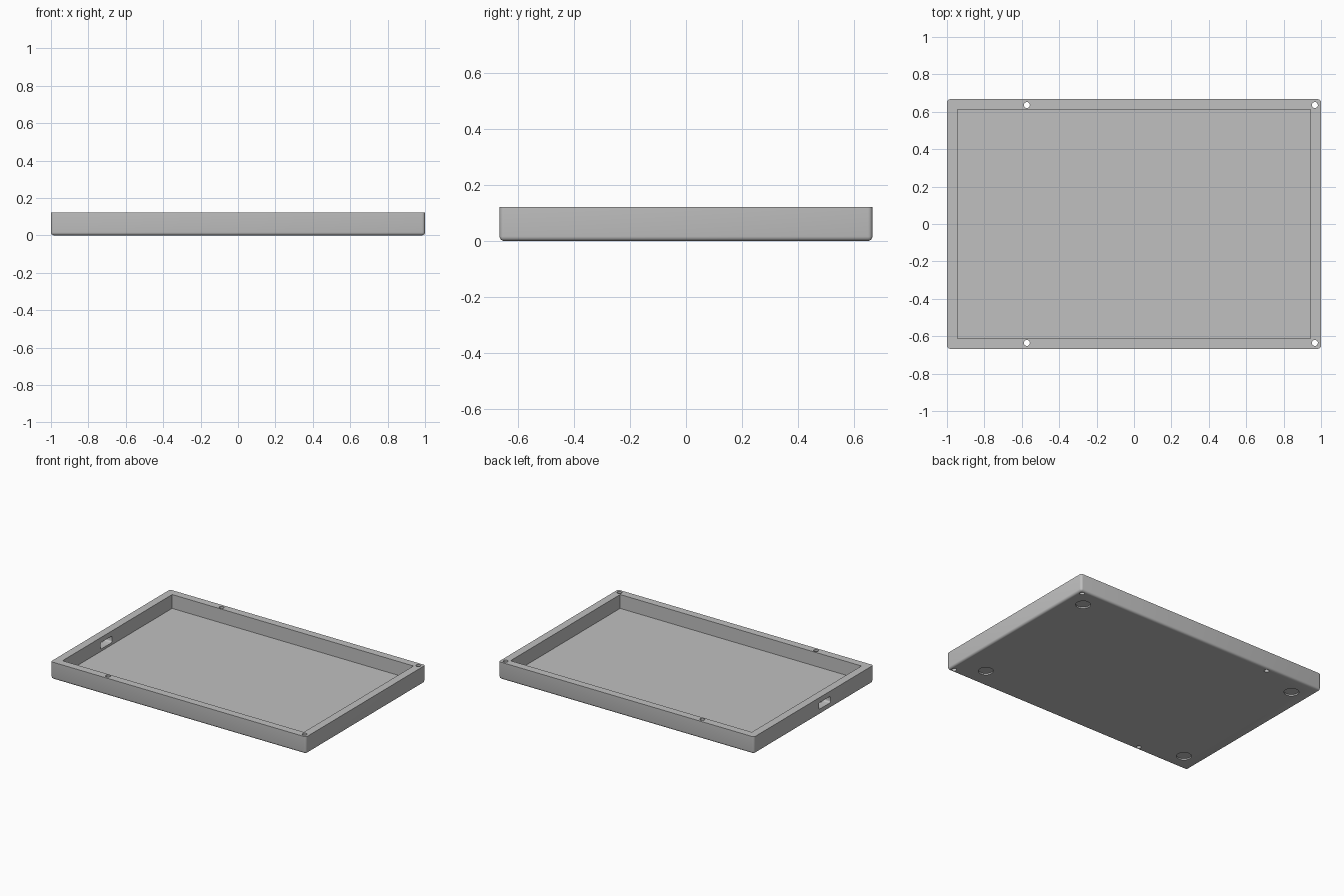
import bpy, bmesh
from mathutils import Matrix, Vector

if "Cube" in bpy.data.objects:
    bpy.data.objects.remove(bpy.data.objects["Cube"], do_unlink=True)

HX, HY, H = 1.0, 0.667, 0.122        # outer half sizes and height
IX, IY, FLOOR = 0.945, 0.613, 0.024  # cavity half sizes and floor level

grey = bpy.data.materials.new("light_grey")
grey.use_nodes = True
grey.diffuse_color = (0.53, 0.53, 0.53, 1)
grey.node_tree.nodes["Principled BSDF"].inputs["Base Color"].default_value = grey.diffuse_color


def finish(name, bm):
    mesh = bpy.data.meshes.new(name)
    bm.to_mesh(mesh)
    bm.free()
    mesh.materials.append(grey)
    ob = bpy.data.objects.new(name, mesh)
    bpy.context.collection.objects.link(ob)
    return ob


def box(name, lo, hi, radius=0, rounded=None):
    """Box between two corners; edges picked by the rule are rounded."""
    lo, hi = Vector(lo), Vector(hi)
    bm = bmesh.new()
    bmesh.ops.create_cube(bm, size=1, matrix=Matrix.Translation((lo + hi) / 2)
                          @ Matrix.Diagonal((hi - lo).to_4d()))
    if rounded:
        edges = [e for e in bm.edges if rounded(*[v.co for v in e.verts])]
        bmesh.ops.bevel(bm, geom=edges, offset=radius, segments=4,
                        profile=0.5, affect='EDGES')
    return finish(name, bm)


def cylinder(name, x, y, z0, z1, r):
    bm = bmesh.new()
    bmesh.ops.create_cone(bm, cap_ends=True, segments=32, radius1=r, radius2=r,
                          depth=z1 - z0,
                          matrix=Matrix.Translation((x, y, (z0 + z1) / 2)))
    return finish(name, bm)


# Tray body: upright corners and bottom rim rounded, top edges sharp
tray = box("tray", (-HX, -HY, 0), (HX, HY, H), 0.016,
           lambda a, b: min(a.z, b.z) < H / 2)

# Cavity and the cable slot through the wall at -x
cutters = [
    box("cavity_cutter", (-IX, -IY, FLOOR), (IX, IY, H + 0.1)),
    box("slot_cutter", (-HX - 0.05, -0.188, 0.04), (-IX + 0.05, -0.058, 0.086), 0.012,
        lambda a, b: abs(a.x - b.x) > 0.01),
]

# Screw holes through the front and back rims
for x in (-0.573, 0.967):
    for y in (-0.636, 0.636):
        cutters.append(cylinder("screw_hole_cutter", x, y, -0.1, H + 0.1, 0.016))

# Shallow round recesses for rubber feet under the base
for x, y in ((0.87, 0.53), (0.8, -0.52), (-0.87, 0.53), (-0.87, -0.54)):
    cutters.append(cylinder("foot_recess_cutter", x, y, -0.1, 0.01, 0.048))

# Apply every cut, then discard its cutter
bpy.ops.object.select_all(action='DESELECT')
bpy.context.view_layer.objects.active = tray
tray.select_set(True)
for cutter in cutters:
    cutter.hide_render = True
    mod = tray.modifiers.new("cut", 'BOOLEAN')
    mod.operation = 'DIFFERENCE'
    mod.solver = 'EXACT'
    mod.object = cutter
    bpy.ops.object.modifier_apply(modifier=mod.name)
    bpy.data.objects.remove(cutter, do_unlink=True)

bpy.ops.object.shade_smooth_by_angle(angle=0.6)
